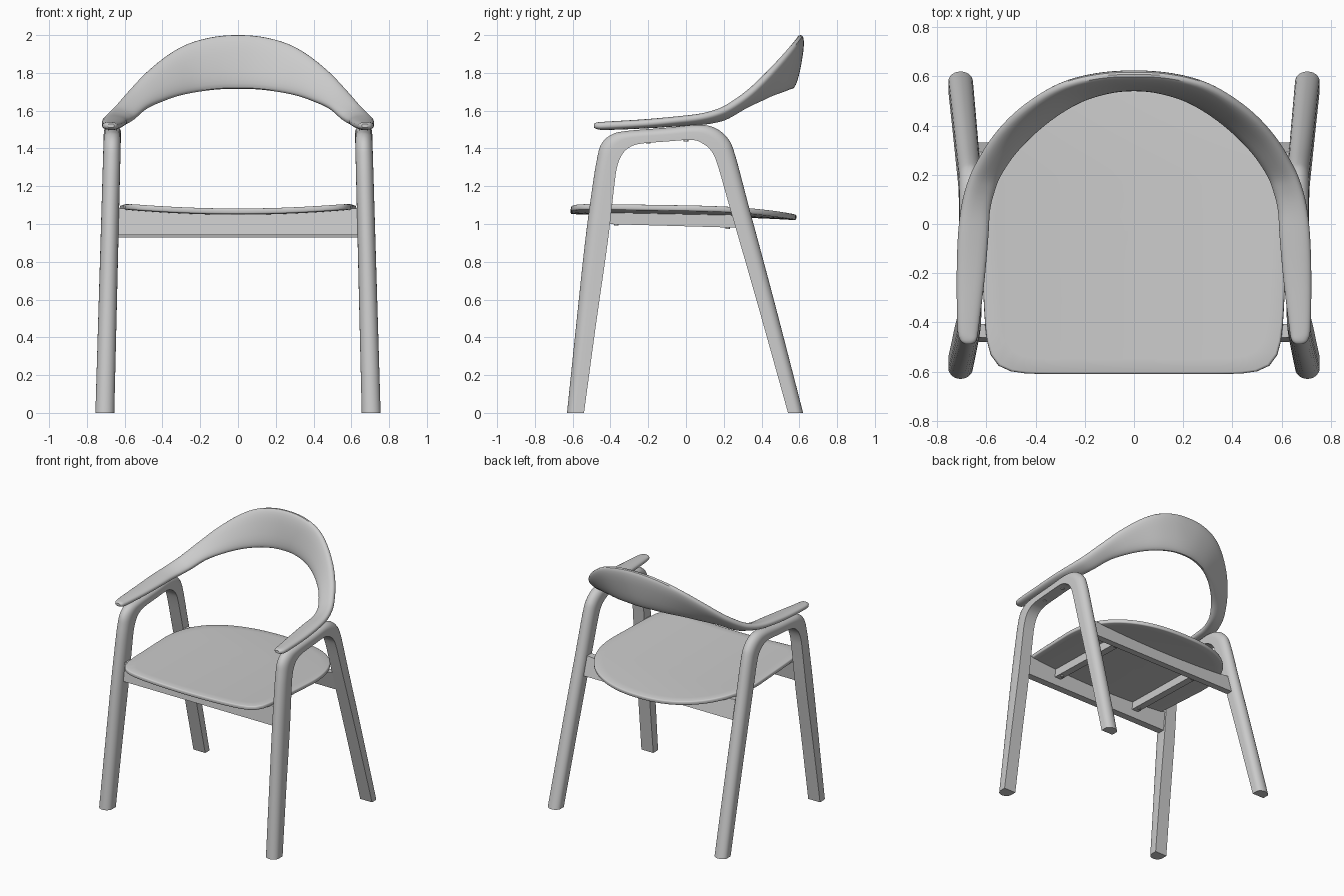
import bpy, bmesh, math
from mathutils import Vector

if "Cube" in bpy.data.objects:
    bpy.data.objects.remove(bpy.data.objects["Cube"])


def make_object(name, bm):
    bmesh.ops.recalc_face_normals(bm, faces=bm.faces)
    mesh = bpy.data.meshes.new(name)
    bm.to_mesh(mesh)
    bm.free()
    obj = bpy.data.objects.new(name, mesh)
    bpy.context.collection.objects.link(obj)
    return obj


def loft(name, sections):
    """Skin a list of equal-length closed sections and cap both ends."""
    bm = bmesh.new()
    rings = [[bm.verts.new(p) for p in s] for s in sections]
    n = len(rings[0])
    for r0, r1 in zip(rings, rings[1:]):
        for i in range(n):
            j = (i + 1) % n
            bm.faces.new((r0[i], r0[j], r1[j], r1[i]))
    bm.faces.new(rings[0])
    bm.faces.new(rings[-1])
    return make_object(name, bm)


def smooth_path(rows, steps):
    """Catmull-Rom interpolation through rows of numbers."""
    out = []
    last = len(rows) - 1
    for i in range(last):
        quad = (rows[max(i - 1, 0)], rows[i], rows[i + 1], rows[min(i + 2, last)])
        for k in range(steps):
            t = k / steps
            out.append([b + 0.5 * t * (c - a + t * (2*a - 5*b + 4*c - d + t * (3*(b - c) + d - a)))
                        for a, b, c, d in zip(*quad)])
    out.append(list(rows[-1]))
    return out


# Side frames: each row is outer (y, z) and inner (y, z) of the bent leg loop
frame_rows = [
    (-.63, 0, -.54, 0), (-.58, .48, -.475, .48), (-.535, .9, -.415, .9),
    (-.495, 1.2, -.38, 1.2), (-.472, 1.34, -.365, 1.30), (-.45, 1.42, -.34, 1.365),
    (-.40, 1.47, -.30, 1.405), (-.32, 1.492, -.24, 1.425), (-.1, 1.51, -.1, 1.437),
    (.06, 1.525, .03, 1.445), (.15, 1.51, .09, 1.425), (.22, 1.455, .135, 1.385),
    (.26, 1.365, .168, 1.31), (.336, 1.08, .234, 1.08), (.47, .58, .378, .58),
    (.62, 0, .54, 0)]
# Section flat on the inside of the loop, rounded on the outside
d_section = [(-1, -1)] + [(math.cos(a), math.sin(a)) for a in
                          (math.radians(-90 + 15 * i) for i in range(13))] + [(-1, 1)]


def side_frame(name, side):
    sections = []
    for oy, oz, iy, iz in smooth_path(frame_rows, 6):
        ring = []
        for u, v in d_section:
            f = (u + 1) / 2
            y, z = iy + (oy - iy) * f, iz + (oz - iz) * f
            x = .705 - .027 * z + v * (.05 - .003 * z)
            ring.append((side * x, y, z))
        sections.append(ring)
    return loft(name, sections)


side_frame("right_leg_frame", 1)
side_frame("left_leg_frame", -1)

# Arm and back bow: outer/top edge xyz, inner/bottom edge xyz, half thickness
bow_half = [
    (.69, -.487, 1.52, .655, -.487, 1.52, .01),
    (.708, -.47, 1.52, .64, -.47, 1.52, .018),
    (.718, -.42, 1.522, .631, -.42, 1.518, .022),
    (.721, -.22, 1.533, .607, -.22, 1.527, .024),
    (.716, -.05, 1.55, .592, -.05, 1.536, .025),
    (.702, .07, 1.566, .585, .06, 1.54, .026),
    (.678, .16, 1.59, .566, .14, 1.548, .027),
    (.645, .235, 1.625, .54, .205, 1.565, .028),
    (.58, .34, 1.70, .48, .295, 1.615, .029),
    (.487, .44, 1.80, .40, .38, 1.65, .03),
    (.37, .525, 1.895, .31, .452, 1.68, .03),
    (.26, .575, 1.955, .21, .51, 1.70, .03),
    (.13, .602, 1.99, .10, .545, 1.713, .03)]
bow_rows = (bow_half + [(0, .608, 2.0, 0, .556, 1.715, .03)] +
            [(-r[0], r[1], r[2], -r[3]) + r[4:] for r in reversed(bow_half)])
bow = smooth_path(bow_rows, 5)
centres = [(Vector(r[:3]) + Vector(r[3:6])) / 2 for r in bow]
bow_sections = []
for i, row in enumerate(bow):
    half = (Vector(row[:3]) - Vector(row[3:6])) / 2
    tangent = centres[min(i + 1, len(bow) - 1)] - centres[max(i - 1, 0)]
    normal = tangent.cross(half).normalized() * row[6]
    ring = []
    for k in range(28):
        c, s = math.cos(math.tau * k / 28), math.sin(math.tau * k / 28)
        ring.append(centres[i] + half * math.copysign(abs(c) ** .8, c)
                    + normal * math.copysign(abs(s) ** .8, s))
    bow_sections.append(ring)
loft("arm_and_back_bow", bow_sections)


# Seat: dished panel with squared front and round back
def seat_z(x, y):
    return 1.07 + .027 * (x / .6) ** 2 - .02 * y - .008 * max(0, (y - .2) / .38) ** 2


def seat_edge(a):
    c, s = math.cos(a), math.sin(a)
    n, depth = (2.3, .585) if s > 0 else (10, .61)
    r = ((abs(c) / .625) ** n + (abs(s) / depth) ** n) ** (-1 / n)
    y = r * s
    return r * c * (1 + .08 * min(y, 0)), y


bm = bmesh.new()
outline = [seat_edge(math.tau * i / 96) for i in range(96)]
middle = bm.verts.new((0, 0, seat_z(0, 0)))
previous = None
for k in range(1, 11):
    f = k / 10
    ring = [bm.verts.new((x * f, y * f, seat_z(x * f, y * f))) for x, y in outline]
    for i in range(96):
        j = (i + 1) % 96
        if previous:
            bm.faces.new((previous[i], ring[i], ring[j], previous[j]))
        else:
            bm.faces.new((middle, ring[i], ring[j]))
    previous = ring
seat = make_object("seat", bm)
solid = seat.modifiers.new("thickness", 'SOLIDIFY')
solid.thickness = .03
solid.offset = -1
bevel = seat.modifiers.new("soft_edge", 'BEVEL')
bevel.width = .008
bevel.segments = 2
bevel.limit_method = 'ANGLE'
bevel.angle_limit = math.radians(45)


# Rails under the seat, tops following the seat underside
def rail(name, start, end, width, bottoms, lean=0):
    a, b = Vector(start), Vector(end)
    d = (b - a).normalized()
    across = Vector((-d.y, d.x)) * width / 2
    sections = []
    for i in range(13):
        f = i / 12
        p = a.lerp(b, f)
        low = bottoms[0] + (bottoms[1] - bottoms[0]) * f
        top = seat_z(p.x, p.y) - .025
        sections.append([(p.x + s * across.x, p.y + s * across.y + lean * (z - 1), z)
                         for s, z in ((-1, low), (1, low), (1, top), (-1, top))])
    return loft(name, sections)


rail("front_rail", (-.645, -.445), (.645, -.445), .055, (.942, .942), .13)
rail("rear_rail", (-.645, .287), (.645, .287), .05, (.928, .928), -.27)


# Screw heads
def screw(name, x, y, z):
    bm = bmesh.new()
    bmesh.ops.create_cone(bm, cap_ends=True, segments=16, radius1=.012, radius2=.012, depth=.02)
    bmesh.ops.translate(bm, verts=bm.verts, vec=(x, y, z))
    make_object(name, bm)


for side, label in ((1, "right"), (-1, "left")):
    rail(label + "_seat_bearer", (side * .36, -.43), (side * .36, .28), .055, (1.0, .98))
    for i, y in enumerate((-.37, .22)):
        screw(f"{label}_bearer_screw_{i + 1}", side * .36, y, 1.003 - .03 * (y + .43))
    for i, (y, z) in enumerate(((-.2, 1.435), (.0, 1.446))):
        screw(f"{label}_arm_screw_{i + 1}", side * .666, y, z)

# Smooth shading with crisp edges
bpy.ops.object.select_all(action='SELECT')
bpy.context.view_layer.objects.active = seat
bpy.ops.object.shade_smooth_by_angle(angle=math.radians(35))
